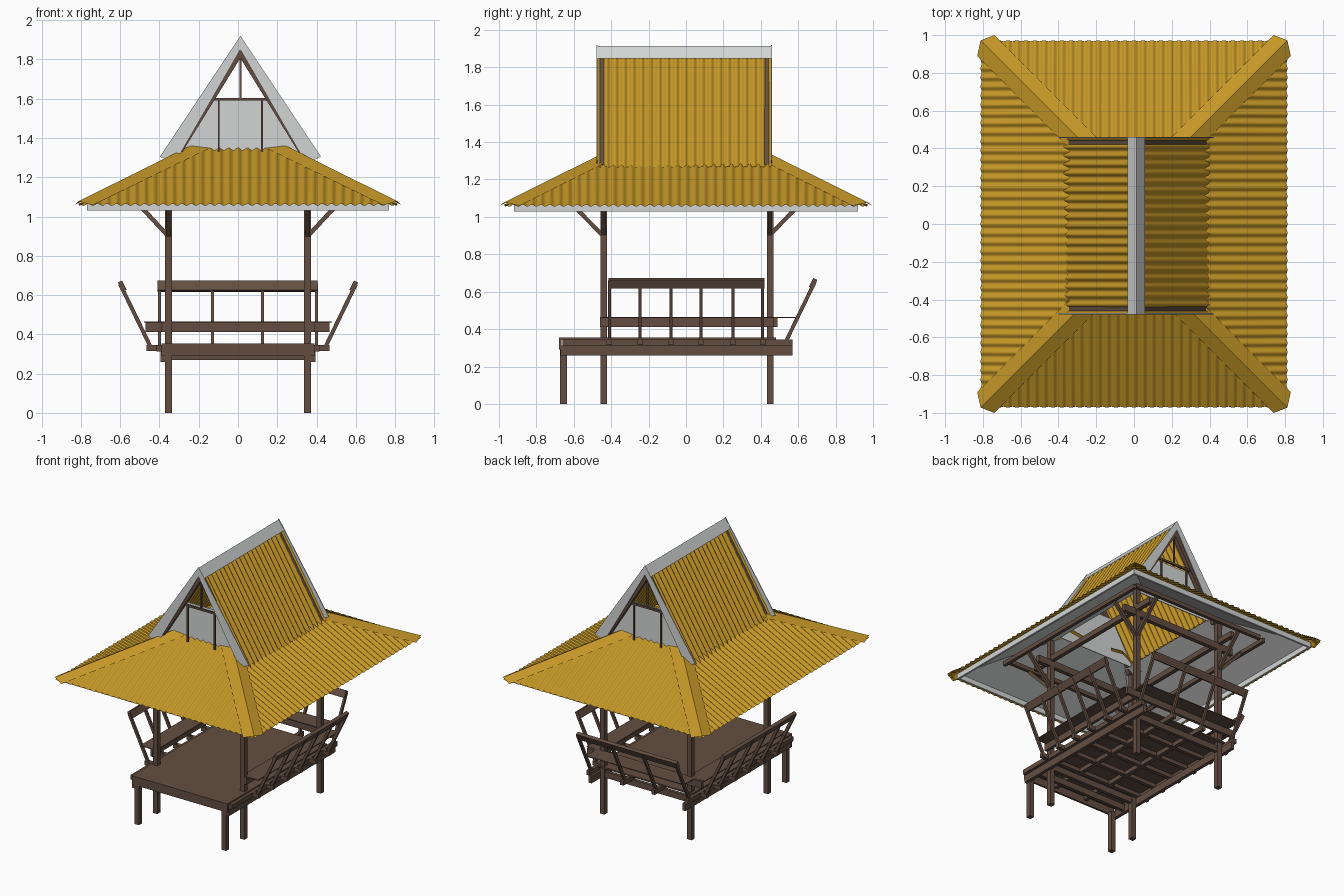
import bpy, bmesh, math
from mathutils import Vector as V

if "Cube" in bpy.data.objects:
    bpy.data.objects.remove(bpy.data.objects["Cube"])


def material(name, col):
    m = bpy.data.materials.new(name)
    m.diffuse_color = (*col, 1)
    m.use_nodes = True
    m.node_tree.nodes["Principled BSDF"].inputs["Base Color"].default_value = m.diffuse_color
    return m


WOOD = material("brown wood", (0.125, 0.076, 0.054))
ROOF = material("ochre roof sheet", (0.55, 0.305, 0.02))
GREY = material("light grey trim", (0.65, 0.66, 0.66))


def finish(name, bm, mat, smooth=False):
    me = bpy.data.meshes.new(name)
    bm.to_mesh(me)
    bm.free()
    me.materials.append(mat)
    for p in me.polygons:
        p.use_smooth = smooth
    ob = bpy.data.objects.new(name, me)
    bpy.context.collection.objects.link(ob)
    return ob


def bars(name, mat, items):
    """Each item: start, end, width, height, optional up direction."""
    bm = bmesh.new()
    for it in items:
        a, b, w, h = V(it[0]), V(it[1]), it[2], it[3]
        d = (b - a).normalized()
        up = V(it[4]) if len(it) > 4 else (V((0, 1, 0)) if abs(d.z) > 0.9 else V((0, 0, 1)))
        x = up.cross(d).normalized()
        y = d.cross(x)
        vs = [bm.verts.new(p + x * i * w / 2 + y * j * h / 2)
              for p in (a, b) for i, j in ((-1, -1), (1, -1), (1, 1), (-1, 1))]
        for f in ((3, 2, 1, 0), (4, 5, 6, 7), (0, 1, 5, 4), (1, 2, 6, 5), (2, 3, 7, 6), (3, 0, 4, 7)):
            bm.faces.new([vs[i] for i in f])
    return finish(name, bm, mat)


def box(x0, x1, y0, y1, z0, z1):
    ym = (y0 + y1) / 2
    return ((x0, ym, (z0 + z1) / 2), (x1, ym, (z0 + z1) / 2), y1 - y0, z1 - z0)


def plates(name, mat, polys, thick=0.0):
    bm = bmesh.new()
    for poly in polys:
        bm.faces.new([bm.verts.new(p) for p in poly])
    for f in bm.faces:
        f.normal_update()
        if f.normal.z < -1e-4:
            f.normal_flip()
    ob = finish(name, bm, mat)
    if thick:
        m = ob.modifiers.new("thickness", 'SOLIDIFY')
        m.thickness = thick
        m.offset = 0
    return ob


def corrugated(name, u0, u1, waves, edge, amp=0.006):
    """edge(u) gives the low and the high point of the sheet at u."""
    bm = bmesh.new()
    prev, n = None, waves * 8
    lo, hi = edge((u0 + u1) / 2)
    lo2, _ = edge((u0 + u1) / 2 + 0.01)
    nor = (lo2 - lo).cross(hi - lo).normalized()
    if nor.z < 0:
        nor = -nor
    for i in range(n + 1):
        off = nor * amp * math.cos(2 * math.pi * i / 8)
        cur = [bm.verts.new(p + off) for p in edge(u0 + (u1 - u0) * i / n)]
        if prev:
            f = bm.faces.new((prev[0], cur[0], cur[1], prev[1]))
            f.normal_update()
            if f.normal.dot(nor) < 0:
                f.normal_flip()
        prev = cur
    return finish(name, bm, ROOF, True)


S = (-1, 1)
PX = 0.355

# posts and short front legs
bars("main_posts", WOOD, [((s * PX, y, 0), (s * PX, y, 1.26), 0.036, 0.036) for s in S for y in (-0.44, 0.45)])
bars("front_legs", WOOD, [((s * PX, -0.655, 0), (s * PX, -0.655, 0.3), 0.036, 0.036) for s in S])

# deck, its long beams and the crossing joists
SLAT_Y = (-0.41, -0.245, -0.08, 0.08, 0.25, 0.41)
SLAT_X = (-0.4, -0.13, 0.125, 0.4)
bars("deck_boards", WOOD, [box(-0.39, 0.39, -0.68, 0.48, 0.343, 0.354)])
bars("deck_front_board", WOOD, [box(-0.39, 0.39, -0.68, -0.665, 0.29, 0.35)])
bars("deck_long_beams", WOOD, [box(s * 0.382 - 0.012, s * 0.382 + 0.012, -0.67, 0.57, 0.26, 0.312) for s in S])
bars("deck_joists", WOOD, [box(-0.465, 0.465, y - 0.014, y + 0.014, 0.315, 0.345) for y in SLAT_Y]
     + [box(-0.39, 0.39, y - 0.012, y + 0.012, 0.27, 0.315) for y in (-0.55, -0.44, 0.45)])
bars("deck_back_arms", WOOD, [box(x - 0.014, x + 0.014, -0.66, 0.57, 0.312, 0.345) for x in SLAT_X])

# benches: rails and thin seat boards
bars("bench_rails", WOOD, [box(s * 0.383 - 0.01, s * 0.383 + 0.01, -0.46, 0.48, 0.412, 0.464) for s in S]
     + [box(-0.47, 0.465, 0.468, 0.488, 0.412, 0.464)])
bars("bench_seats", WOOD, [box(min(s * 0.35, s * 0.48), max(s * 0.35, s * 0.48), -0.45, 0.47, 0.46, 0.466) for s in S]
     + [box(-0.4, 0.4, 0.46, 0.595, 0.46, 0.466)])

# leaning backrests on three sides
for s, n in ((-1, "left"), (1, "right")):
    lean = V((s * 0.165, 0, 0.33)).normalized()
    bars(n + "_backrest", WOOD,
         [((s * 0.44, y, 0.325), (s * 0.6, y, 0.655), 0.016, 0.02, (s, 0, 0)) for y in SLAT_Y]
         + [((s * 0.59, -0.415, 0.645), (s * 0.59, 0.42, 0.645), 0.024, 0.052, lean)])
bars("back_backrest", WOOD,
     [((x, 0.53, 0.325), (x, 0.69, 0.655), 0.016, 0.02, (0, 1, 0)) for x in SLAT_X]
     + [((-0.41, 0.68, 0.645), (0.405, 0.68, 0.645), 0.024, 0.052, (0, 0.165, 0.33))])

# roof frame: ring beams, outer purlins and post braces
bars("ring_beams", WOOD, [box(-0.47, 0.47, y - 0.015, y + 0.015, 1.06, 1.11) for y in (-0.44, 0.45)]
     + [box(s * PX - 0.015, s * PX + 0.015, -0.6, 0.6, 1.1, 1.14) for s in S])
bars("eave_purlins", WOOD, [box(s * 0.56 - 0.012, s * 0.56 + 0.012, -0.68, 0.68, 1.1, 1.13) for s in S]
     + [box(-0.54, 0.54, s * 0.66 - 0.012, s * 0.66 + 0.012, 1.12, 1.15) for s in S])
bars("post_braces", WOOD,
     [((s * PX, y, 0.9), (s * 0.56, y, 1.12), 0.022, 0.022) for s in S for y in (-0.44, 0.45)]
     + [((s * PX, t * 0.445, 0.9), (s * PX, t * 0.66, 1.12), 0.022, 0.022) for s in S for t in S])

# lower hipped roof
EX, EY, EZ = 0.81, 0.97, 1.06


def end_edge(t):
    def f(u):
        r = min(0.57, EX - abs(u))
        return V((u, t * EY, EZ)), V((u, t * (EY - r), EZ + 0.5 * r))
    return f


def side_edge(t):
    def f(u):
        r = min(0.5, EY - abs(u))
        return V((t * EX, u, EZ)), V((t * (EX - r), u, EZ + 0.5 * r))
    return f


for t, n in ((-1, "front"), (1, "back")):
    corrugated(n + "_lower_roof", -EX, EX, 34, end_edge(t))
for t, n in ((-1, "left"), (1, "right")):
    corrugated(n + "_lower_roof", -EY, EY, 40, side_edge(t))

# hip caps over the four corners
caps = []
for s in S:
    for t in S:
        def P(x, y, z):
            return (s * x, t * y, z)
        r0, r1 = P(0.812, 0.972, 1.078), P(0.22, 0.38, 1.372)
        caps.append([P(0.74, 1.0, 1.058), r0, r1, P(0.12, 0.38, 1.36)])
        caps.append([r0, P(0.83, 0.89, 1.06), P(0.32, 0.38, 1.314), r1])
plates("hip_caps", ROOF, caps)

# grey ceiling and fascia under the eaves
ceiling = []
for t in S:
    ceiling.append([(-0.77, t * 0.92, 1.06), (0.77, t * 0.92, 1.06), (0.25, t * 0.4, 1.32), (-0.25, t * 0.4, 1.32)])
    ceiling.append([(t * 0.77, -0.92, 1.06), (t * 0.77, 0.92, 1.06), (t * 0.3, 0.45, 1.295), (t * 0.3, -0.45, 1.295)])
plates("roof_ceiling", GREY, ceiling)
bars("eave_fascia", GREY, [box(-0.77, 0.77, s * 0.913 - 0.007, s * 0.913 + 0.007, 1.03, 1.068) for s in S]
     + [box(s * 0.763 - 0.007, s * 0.763 + 0.007, -0.92, 0.92, 1.03, 1.068) for s in S])

# steep upper roof, ridge cap and bargeboards
CX, Y0, Y1 = 0.012, -0.472, 0.455
for t, n in ((-1, "left"), (1, "right")):
    corrugated(n + "_upper_roof", Y0, Y1, 20,
               lambda u: (V((CX + t * 0.382, u, 1.265)), V((CX, u, 1.885))), 0.007)
plates("ridge_cap", GREY, [[(CX, Y0, 1.915), (CX, Y1, 1.915), (CX + t * 0.047, Y1, 1.848), (CX + t * 0.047, Y0, 1.848)]
                           for t in S])
plates("bargeboards", GREY, [[(CX, y, 1.92), (CX + t * 0.41, y, 1.305), (CX + t * 0.335, y, 1.27), (CX, y, 1.85)]
                             for t in S for y in (Y0 - 0.003, Y1 + 0.003)], 0.006)

# gable frames and the low gable walls
frame, walls = [], []
for y, w in ((-0.445, -0.4), (0.43, 0.4)):
    for t in S:
        frame.append(((CX, y, 1.845), (CX + t * 0.355, y, 1.27), 0.03, 0.04, (t, 0, 0.6)))
        frame.append(((CX + t * 0.11, y, 1.33), (CX + t * 0.11, y, 1.6), 0.01, 0.01))
    frame.append(((CX - 0.14, y, 1.597), (CX + 0.14, y, 1.597), 0.014, 0.014))
    frame.append(((CX, y, 1.6), (CX, y, 1.82), 0.01, 0.01))
    walls.append([(CX - 0.335, w, 1.29), (CX + 0.335, w, 1.29), (CX + 0.155, w, 1.597), (CX - 0.155, w, 1.597)])
bars("gable_frames", WOOD, frame)
plates("gable_walls", GREY, walls, 0.006)
